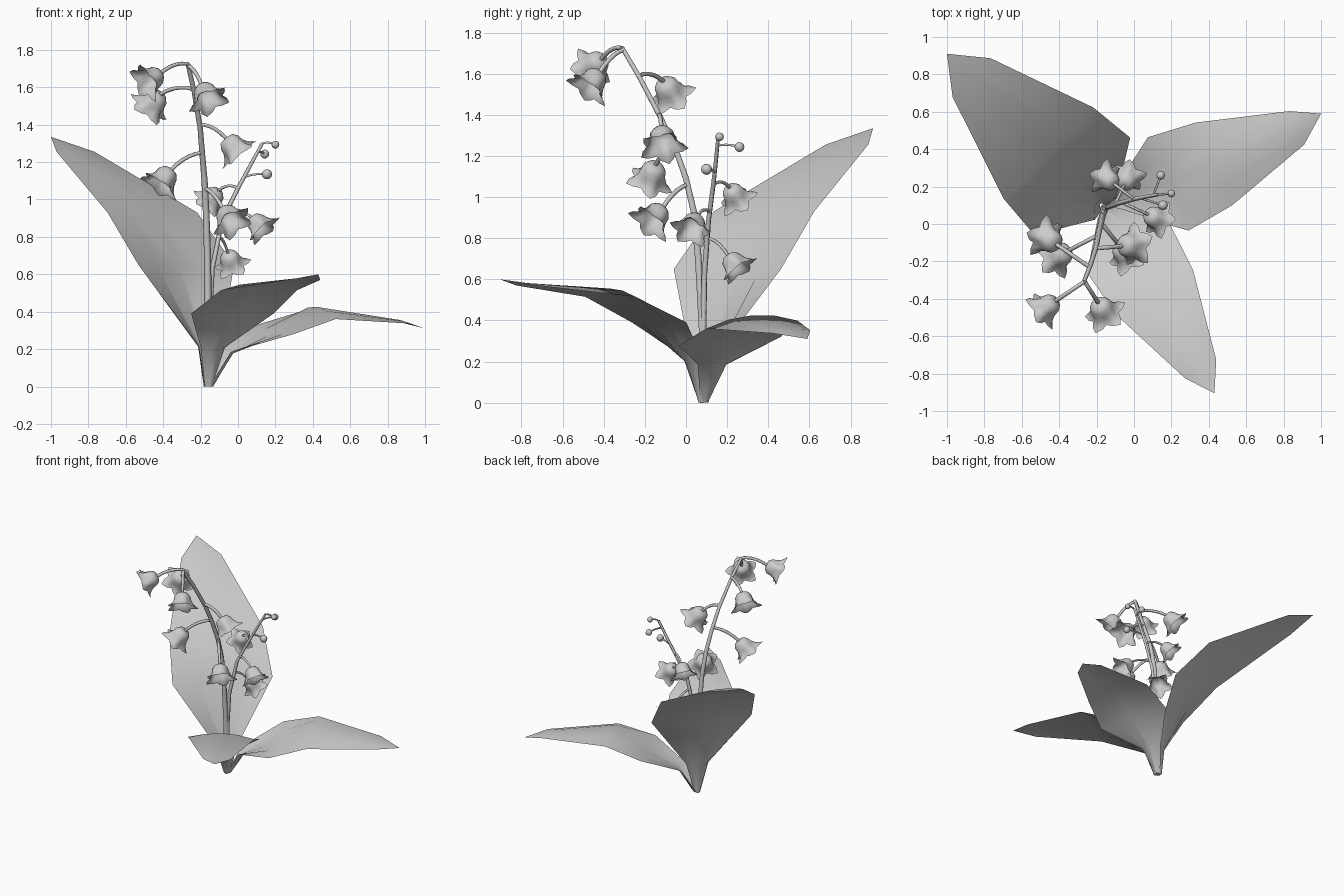
import bpy, bmesh, math
from mathutils import Vector

if "Cube" in bpy.data.objects:
    bpy.data.objects.remove(bpy.data.objects["Cube"])

BASE = Vector((-0.16, 0.087, 0))
UP = Vector((0, 0, 1))


def mesh_object(name, bm):
    bmesh.ops.recalc_face_normals(bm, faces=bm.faces)
    me = bpy.data.meshes.new(name)
    bm.to_mesh(me)
    bm.free()
    for p in me.polygons:
        p.use_smooth = True
    ob = bpy.data.objects.new(name, me)
    bpy.context.collection.objects.link(ob)
    return ob


# tapered tube along a path
def tube(name, pts, r0, r1):
    cu = bpy.data.curves.new(name, 'CURVE')
    cu.dimensions = '3D'
    cu.bevel_depth = 1.0
    cu.bevel_resolution = 1
    cu.use_fill_caps = True
    sp = cu.splines.new('POLY')
    sp.points.add(len(pts) - 1)
    for i, p in enumerate(pts):
        sp.points[i].co = (*p, 1)
        sp.points[i].radius = r0 + (r1 - r0) * i / (len(pts) - 1)
    sp.use_smooth = True
    ob = bpy.data.objects.new(name, cu)
    bpy.context.collection.objects.link(ob)


# leaf: rows of (outward, height, half width, midrib outward shift, midrib rise), then a tip
def leaf(name, direction, rows, tip, sway=0, roll=0):
    d = Vector((*direction, 0)).normalized()
    side = UP.cross(d)
    bm = bmesh.new()
    grid = []
    for i, (u, z, w, du, dz) in enumerate(rows):
        row = []
        for t in (-1, -0.5, 0, 0.5, 1):
            bow = 1 - t * t
            lat = t * w + (sway if i > 1 else 0)
            p = BASE + d * (u + du * bow) + side * lat
            p.z = z + dz * bow + (roll * t * w if i > 1 else 0)
            row.append(bm.verts.new(p))
        grid.append(row)
    end = bm.verts.new(tip)
    for a, b in zip(grid, grid[1:]):
        for k in range(4):
            bm.faces.new((a[k], a[k + 1], b[k + 1], b[k]))
    for k in range(4):
        bm.faces.new((grid[-1][k], grid[-1][k + 1], end))
    mesh_object(name, bm)


leaf("tall_leaf", (-0.84, 0.825),
     [(0, 0, .02, .03, 0), (-.01, .22, .08, .06, -.01), (.163, .65, .365, .05, -.01),
      (.417, .93, .342, -.01, .015), (.993, 1.255, .145, -.005, .01)], (-1, .91, 1.335))
leaf("front_leaf", (0.59, -0.985),
     [(0, 0, .02, .03, 0), (.05, .21, .075, .05, -.01), (.253, .39, .257, .03, -.01),
      (.53, .515, .237, 0, .04), (1.005, .57, .097, 0, .012)], (.43, -.905, .60))
leaf("right_leaf", (1.16, 0.505),
     [(0, 0, .02, .03, 0), (.10, .185, .075, .04, -.01), (.365, .30, .272, .02, -.005),
      (.63, .38, .242, 0, .045), (1.115, .345, .098, 0, .01)], (1, .59, .31), -0.02, 0.08)

# flower stems
main_path = [Vector(p) for p in (
    (-.16, .087, 0), (-.16, .08, .35), (-.163, .06, .7), (-.17, .04, .92), (-.178, 0, 1.09),
    (-.19, -.05, 1.23), (-.202, -.12, 1.38), (-.235, -.225, 1.58), (-.268, -.31, 1.725))]
small_path = [Vector(p) for p in (
    (-.155, .09, 0), (-.15, .085, .4), (-.138, .09, .63), (-.085, .11, .89),
    (0, .133, 1.06), (.07, .147, 1.19), (.13, .157, 1.30))]
tube("main_stem", main_path, .021, .012)
tube("small_stem", small_path, .016, .009)


def point_at(path, z):
    for a, b in zip(path, path[1:]):
        if z <= b.z:
            return a.lerp(b, (z - a.z) / (b.z - a.z))
    return path[-1].copy()


def stalk(name, start, end, lift, r):
    mid = start.lerp(end, .5) + UP * lift
    pts = []
    for i in range(6):
        t = i / 5
        pts.append((1 - t) ** 2 * start + 2 * t * (1 - t) * mid + t * t * end)
    tube(name, pts, r, r)


# bell flower: revolved profile with five flared lobes
PROFILE = [(.014, 0, 0), (.042, .006, 0), (.06, .03, 0), (.066, .062, .003),
           (.076, .09, .01), (.092, .11, .018), (.105, .118, .024)]


def bell(name, centre, axis, s):
    rot = axis.to_track_quat('Z', 'Y')
    bm = bmesh.new()
    n = 20
    rings = []
    for r, t, lobe in PROFILE:
        ring = []
        for k in range(n):
            a = 2 * math.pi * k / n
            c = math.cos(5 * a)
            rr = r + lobe * c
            tt = t + lobe * .2 * c - .065
            ring.append(bm.verts.new(centre + rot @ (Vector((rr * math.cos(a), rr * math.sin(a), tt)) * s)))
        rings.append(ring)
    for a, b in zip(rings, rings[1:]):
        for k in range(n):
            bm.faces.new((a[k], a[(k + 1) % n], b[(k + 1) % n], b[k]))
    bm.faces.new(rings[0])
    mesh_object(name, bm)


# (path, attach height, bell centre, size, droop)
BELLS = [
    (main_path, 1.725, (-.462, -.44, 1.645), .92, .5),
    (main_path, 1.715, (-.17, -.455, 1.56), .95, 1.1),
    (main_path, 1.59, (-.45, -.085, 1.52), .97, 1.0),
    (main_path, 1.40, (-.025, -.115, 1.28), .97, 1.2),
    (main_path, 1.25, (-.395, -.165, 1.11), .97, 1.2),
    (main_path, 1.06, (-.05, -.15, .905), .95, .9),
    (small_path, 1.06, (-.135, .235, 1.01), .82, 1.0),
    (small_path, .93, (.11, .035, .865), .85, 1.0),
    (small_path, .80, (-.04, .235, .675), .82, 1.2),
]
for i, (path, z, c, s, droop) in enumerate(BELLS, 1):
    start, c = point_at(path, z), Vector(c)
    out = Vector((c.x - start.x, c.y - start.y, 0)).normalized()
    axis = (out - UP * droop).normalized()
    bell(f"bell_{i}", c, axis, s)
    stalk(f"bell_stalk_{i}", start, c - axis * .063 * s, .04, .011 if path is main_path else .008)

# unopened buds
BUDS = [(1.12, (.155, .10, 1.135), .027), (1.25, (.143, .26, 1.243), .024), (1.30, (.2, .163, 1.293), .021)]
for i, (z, c, r) in enumerate(BUDS, 1):
    c = Vector(c)
    bm = bmesh.new()
    bmesh.ops.create_uvsphere(bm, u_segments=8, v_segments=6, radius=r)
    bmesh.ops.translate(bm, vec=c, verts=bm.verts)
    mesh_object(f"bud_{i}", bm)
    stalk(f"bud_stalk_{i}", point_at(small_path, z), c, .015, .006)
